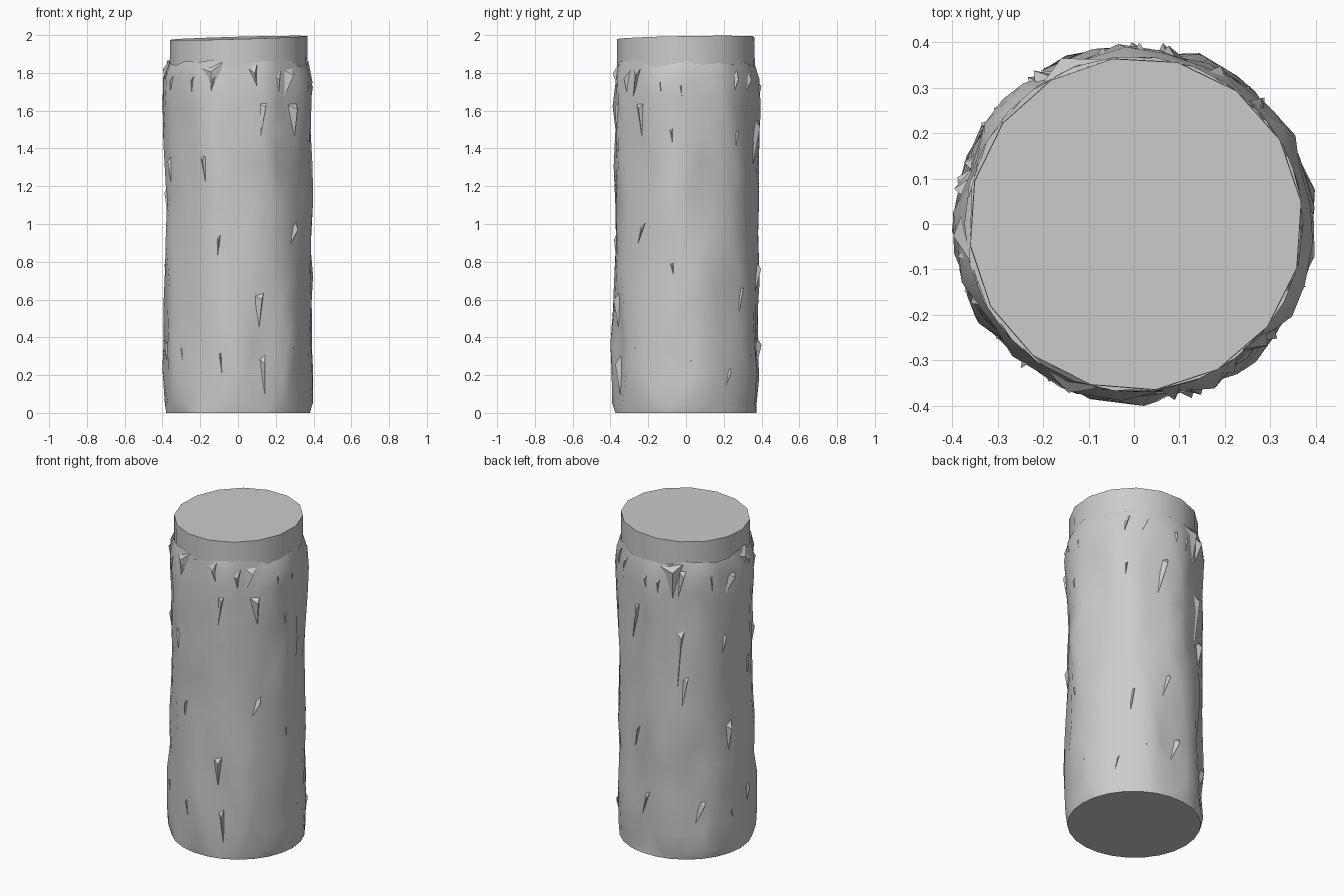
import bpy, bmesh, math, random
from mathutils import Vector

random.seed(7)
cube = bpy.data.objects.get("Cube")
if cube:
    bpy.data.objects.remove(cube, do_unlink=True)

grey = bpy.data.materials.new("pale grey wood")
grey.use_nodes = True
grey.diffuse_color = (0.6, 0.6, 0.6, 1)
grey.node_tree.nodes["Principled BSDF"].inputs["Base Color"].default_value = (0.6, 0.6, 0.6, 1)


def polar(r, a, z):
    return Vector((r * math.cos(a), r * math.sin(a), z))


def finish(bm, name, angle):
    bmesh.ops.recalc_face_normals(bm, faces=bm.faces)
    mesh = bpy.data.meshes.new(name)
    bm.to_mesh(mesh)
    bm.free()
    mesh.materials.append(grey)
    obj = bpy.data.objects.new(name, mesh)
    bpy.context.collection.objects.link(obj)
    bpy.ops.object.select_all(action='DESELECT')
    obj.select_set(True)
    bpy.context.view_layer.objects.active = obj
    bpy.ops.object.shade_smooth_by_angle(angle=math.radians(angle))
    return obj


def bridge(bm, low, high, flip):
    n = len(low)
    for i in range(n):
        j = (i + 1) % n
        a, b, c, d = low[i], low[j], high[j], high[i]
        tris = ((a, b, c), (a, c, d)) if flip else ((a, b, d), (b, c, d))
        for t in tris:
            bm.faces.new(t)


# Sawn trunk core, slightly uneven at the top
SIDES = 16
bm = bmesh.new()
rings = []
for r, z in ((0.35, 0.002), (0.36, 1.0), (0.368, 1.8), (0.367, 1.985)):
    ring = []
    for i in range(SIDES):
        a = math.tau * i / SIDES + 0.13
        top = 0.012 * math.sin(a + 1.0) if z > 1.9 else 0
        ring.append(bm.verts.new(polar(r + 0.004 * math.cos(a), a, z + top)))
    rings.append(ring)
for low, high in zip(rings, rings[1:]):
    bridge(bm, low, high, True)
bm.faces.new(rings[0][::-1])
bm.faces.new(rings[-1])
finish(bm, "trunk_core", 40)

# Rough bark: jittered, twisted rings with shallow vertical ridges
COLS = 26
levels = [(0, 0.376), (0.05, 0.381), (0.2, 0.386), (0.38, 0.384), (0.55, 0.381),
          (0.72, 0.38), (0.92, 0.377), (1.12, 0.375), (1.3, 0.376),
          (1.48, 0.379), (1.64, 0.382), (1.77, 0.381), (1.85, 0.368)]
bm = bmesh.new()
rings = []
for k, (z, r) in enumerate(levels):
    edge = k in (0, len(levels) - 1)
    ring = []
    for i in range(COLS):
        a = math.tau * (i + 0.5 * (k % 2)) / COLS
        ridge = 0.008 * math.sin(7 * a + 2.2 * z) + 0.004 * math.sin(11 * a - 3 * z)
        rough = 0 if edge else ridge + random.uniform(-0.008, 0.01)
        # The flanks along x are a little wider than the front and back
        rough += 0.008 * abs(math.cos(a)) if not edge else 0.004 * abs(math.cos(a))
        if not edge:
            a += random.uniform(-0.06, 0.06)
        dz = 0 if k < 2 else random.uniform(-0.05, 0.05) * (0.4 if k > 10 else 1)
        ring.append(bm.verts.new(polar(min(r + rough, 0.405), a, z + dz)))
    rings.append(ring)
for k, (low, high) in enumerate(zip(rings, rings[1:])):
    bridge(bm, low, high, k % 2 == 1)
bm.faces.new(rings[0][::-1])
finish(bm, "bark", 38)

# Splintered bark flakes: thin slivers with a lifted edge
bm = bmesh.new()


def flake(angle, z, width, length, lean, lift):
    top = [polar(0.365, angle - width, z), polar(0.37, angle + width, z + 0.02),
           polar(lift, angle + 0.3 * width, z - 0.03)]
    tip = polar(0.37, angle + lean, z - length)
    a, b, c, d = [bm.verts.new(p) for p in top + [tip]]
    for f in ((a, b, c), (a, c, d), (c, b, d), (b, a, d)):
        bm.faces.new(f)


# Bands of flakes: count, lowest and highest top edge, length range
for count, z0, z1, short, long in ((17, 1.74, 1.83, 0.12, 0.32), (9, 1.35, 1.65, 0.2, 0.4),
                                   (9, 0.6, 1.2, 0.15, 0.35), (11, 0.24, 0.4, 0.16, 0.24)):
    for i in range(count):
        flake(math.tau * (i + random.uniform(-0.35, 0.35)) / count,
              random.uniform(z0, z1), random.uniform(0.04, 0.1),
              random.uniform(short, long), random.uniform(-0.16, 0.1),
              random.uniform(0.393, 0.404))
# Broad ledges at the front, right and back
for deg, z in ((-115, 1.835), (180, 1.85), (110, 1.83)):
    flake(math.radians(deg), z, 0.22, 0.22, 0.05, 0.398)
finish(bm, "bark_flakes", 30)
